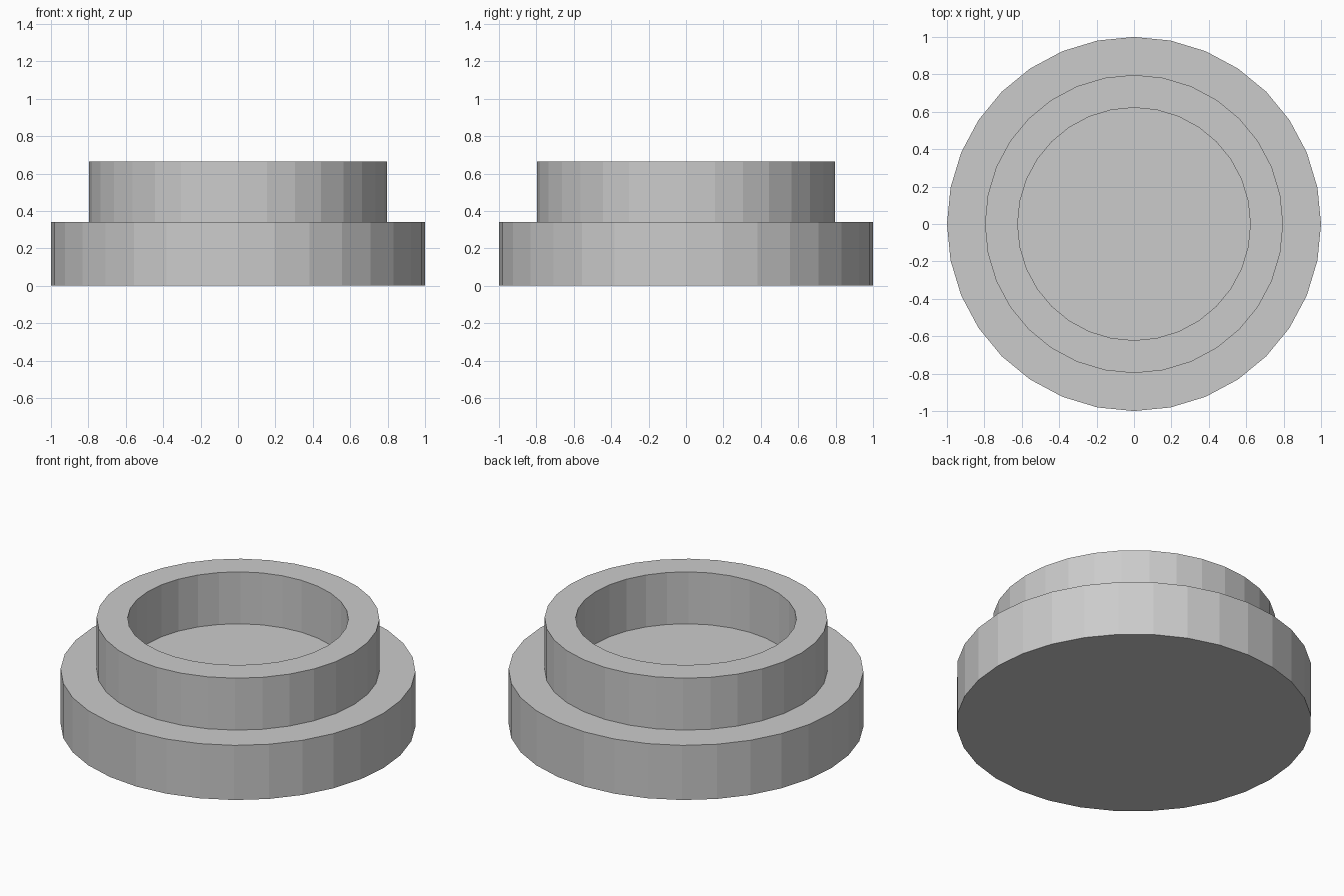
import bpy, bmesh
from math import sin, cos, tau

if "Cube" in bpy.data.objects:
    bpy.data.objects.remove(bpy.data.objects["Cube"])

SIDES = 32

# Outline from the underside rim, up over the step and collar, down to the recess floor
PROFILE = [(1.0, 0.0), (1.0, 0.34), (0.797, 0.34),
           (0.797, 0.663), (0.622, 0.663), (0.622, 0.34)]


def lathe(name, profile):
    bm = bmesh.new()
    rings = [[bm.verts.new((r * cos(tau * i / SIDES), r * sin(tau * i / SIDES), z))
              for i in range(SIDES)] for r, z in profile]
    for low, high in zip(rings, rings[1:]):
        for i in range(SIDES):
            j = (i + 1) % SIDES
            bm.faces.new((low[i], low[j], high[j], high[i]))
    # Flat underside and recess floor
    bm.faces.new(rings[0][::-1])
    bm.faces.new(rings[-1])
    bmesh.ops.recalc_face_normals(bm, faces=bm.faces)
    mesh = bpy.data.meshes.new(name)
    bm.to_mesh(mesh)
    bm.free()
    obj = bpy.data.objects.new(name, mesh)
    bpy.context.collection.objects.link(obj)
    return obj


# Stepped round base with a raised hollow collar
lathe("flanged_base_with_collar", PROFILE)
